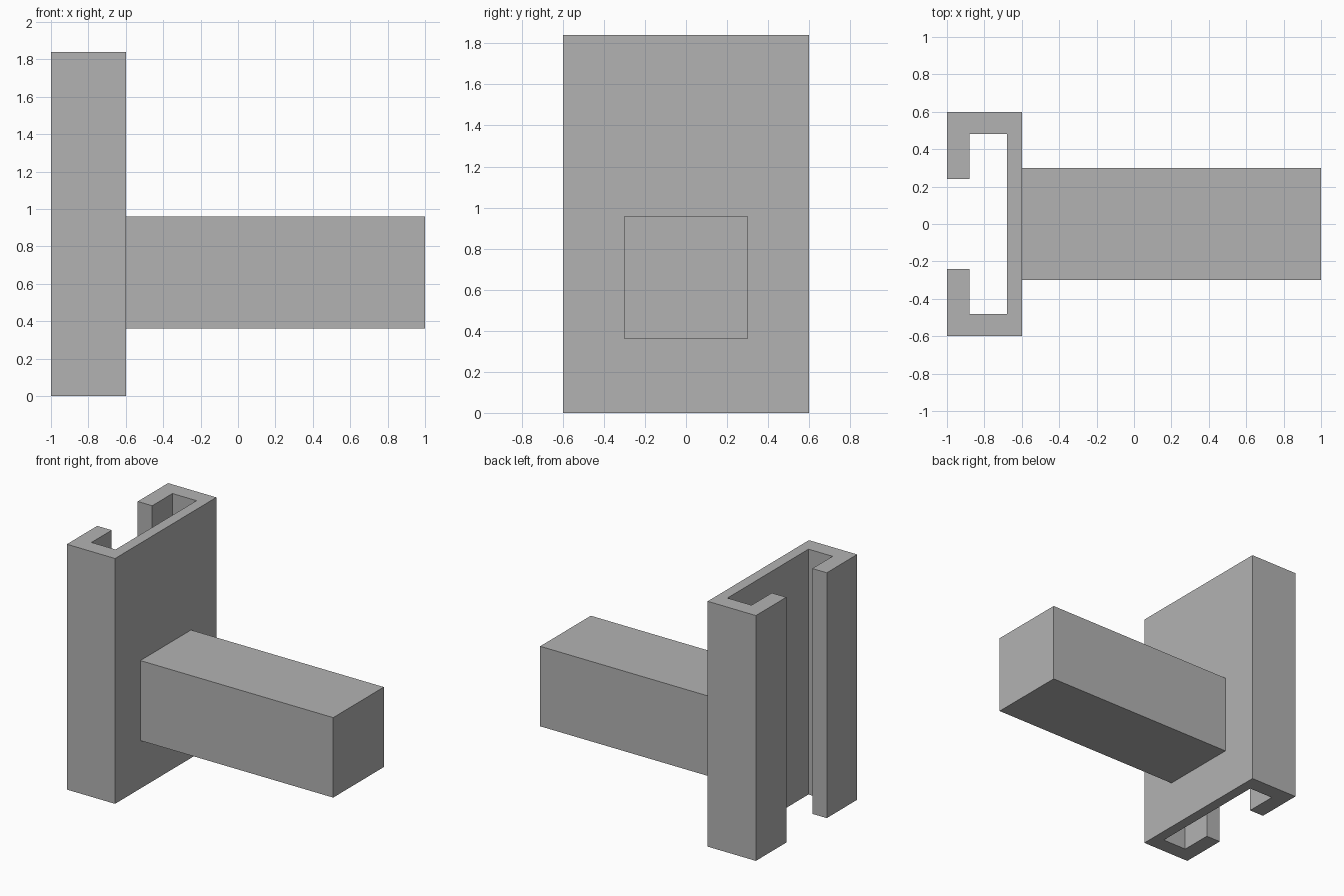
import bpy
import bmesh

cube = bpy.data.objects.get("Cube")
if cube:
    bpy.data.objects.remove(cube, do_unlink=True)

GREY = (0.45, 0.45, 0.45, 1.0)
grey = bpy.data.materials.new("plain grey")
grey.use_nodes = True
grey.diffuse_color = GREY
grey.node_tree.nodes["Principled BSDF"].inputs["Base Color"].default_value = GREY


def extrude_part(name, profile, direction):
    """Fill a closed planar profile and extrude it into a solid."""
    bm = bmesh.new()
    face = bm.faces.new([bm.verts.new(p) for p in profile])
    result = bmesh.ops.extrude_face_region(bm, geom=[face], use_keep_orig=True)
    moved = [g for g in result["geom"] if isinstance(g, bmesh.types.BMVert)]
    bmesh.ops.translate(bm, verts=moved, vec=direction)
    bmesh.ops.recalc_face_normals(bm, faces=bm.faces)
    mesh = bpy.data.meshes.new(name)
    bm.to_mesh(mesh)
    bm.free()
    mesh.materials.append(grey)
    obj = bpy.data.objects.new(name, mesh)
    bpy.context.collection.objects.link(obj)
    return obj


# Upright C-shaped channel, open towards -x; half section mirrored across y
half = [(-0.6, 0.6), (-1.0, 0.6), (-1.0, 0.24),
        (-0.88, 0.24), (-0.88, 0.48), (-0.68, 0.48)]
section = half + [(x, -y) for x, y in reversed(half)]
extrude_part("channel", [(x, y, 0) for x, y in section], (0, 0, 1.84))

# Square bar standing out from the channel's back wall
square = [(-0.6, y, z) for y, z in
          ((-0.3, 0.36), (0.3, 0.36), (0.3, 0.96), (-0.3, 0.96))]
extrude_part("bar", square, (1.6, 0, 0))
